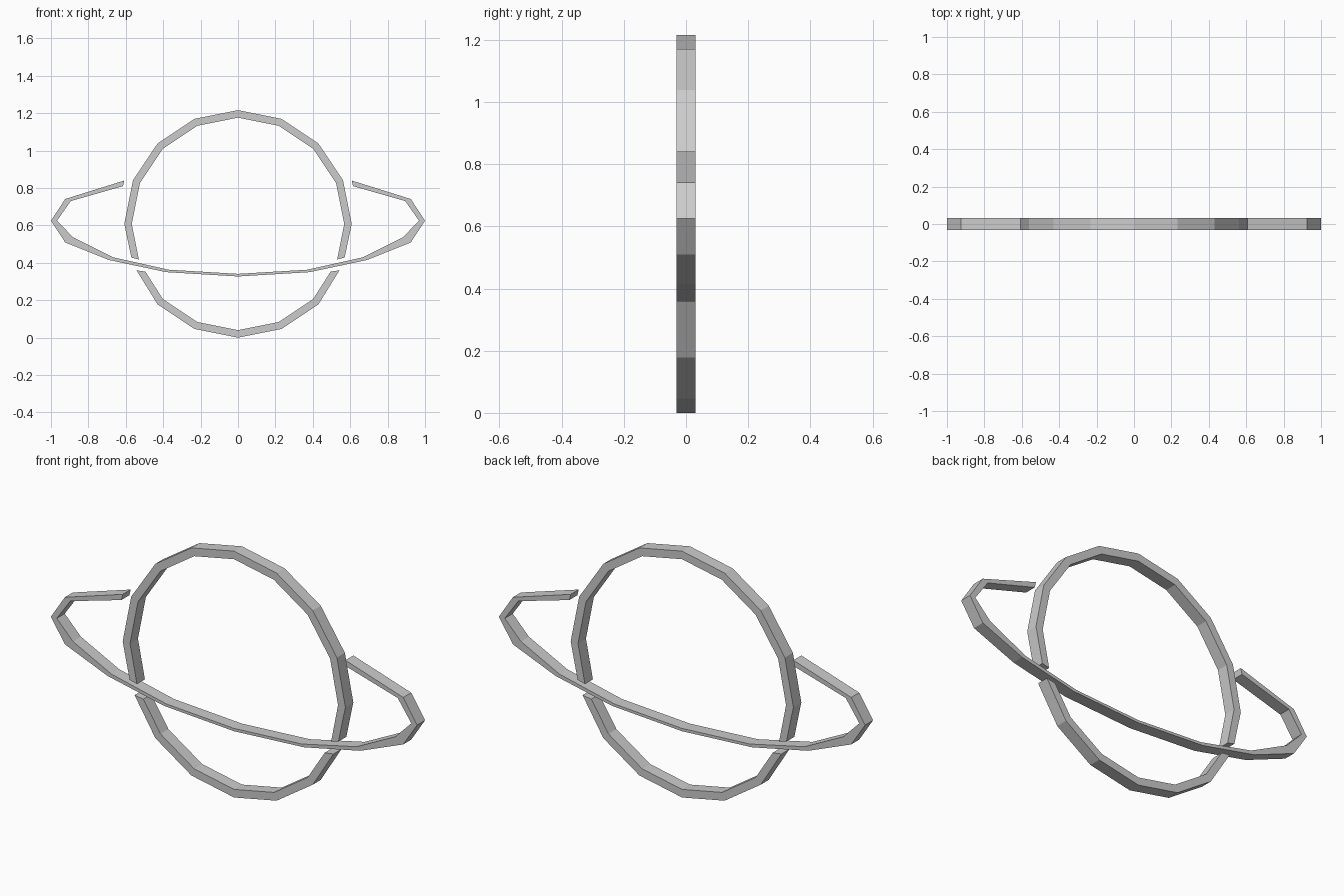
import bpy, bmesh
from math import sin, cos, radians

if "Cube" in bpy.data.objects:
    bpy.data.objects.remove(bpy.data.objects["Cube"])

HALF_DEPTH = 0.031
CZ = 0.608      # centre height of the round outline
STEP = 22.5     # both outlines follow 16-sided curves


def circle(r, start, end):
    """Points on the 16-gon, steps counted anticlockwise from +x."""
    return [(r * cos(radians(i * STEP)), CZ + r * sin(radians(i * STEP)))
            for i in range(start, end + 1)]


def mirrored(points):
    """Same points reflected across x = 0, in reverse order."""
    return [(-x, z) for x, z in reversed(points)]


def band(name, outer, inner):
    """Flat open band between two polylines, extruded along y with closed ends."""
    bm = bmesh.new()
    rows = [[bm.verts.new(p) for p in ((xo, -HALF_DEPTH, zo), (xi, -HALF_DEPTH, zi),
                                       (xi, HALF_DEPTH, zi), (xo, HALF_DEPTH, zo))]
            for (xo, zo), (xi, zi) in zip(outer, inner)]
    for a, b in zip(rows, rows[1:]):
        for k in range(4):
            j = (k + 1) % 4
            bm.faces.new((a[k], a[j], b[j], b[k]))
    bm.faces.new(rows[0])
    bm.faces.new(rows[-1])
    bmesh.ops.recalc_face_normals(bm, faces=bm.faces)
    mesh = bpy.data.meshes.new(name)
    bm.to_mesh(mesh)
    bm.free()
    obj = bpy.data.objects.new(name, mesh)
    bpy.context.collection.objects.link(obj)
    return obj


# Upper part of the planet outline, cut just above the ring
end_o, end_i = [(0.57, 0.428)], [(0.53, 0.418)]
band("planet_upper_arc",
     end_o + circle(0.608, 0, 8) + mirrored(end_o),
     end_i + circle(0.568, 0, 8) + mirrored(end_i))

# Lower part of the planet outline, cut just below the ring
end_o, end_i = [(-0.543, 0.36)], [(-0.495, 0.353)]
band("planet_lower_arc",
     end_o + circle(0.608, 10, 14) + mirrored(end_o),
     end_i + circle(0.568, 10, 14) + mirrored(end_i))

# Ring sweeping across the front, open behind the planet
outer = [(-0.608, 0.84), (-0.924, 0.741), (-1.0, 0.625), (-0.924, 0.509),
         (-0.69, 0.415), (-0.383, 0.35)]
inner = [(-0.615, 0.81), (-0.894, 0.73), (-0.968, 0.625), (-0.88, 0.535),
         (-0.67, 0.43), (-0.37, 0.363)]
band("planet_ring",
     outer + [(0.0, 0.327)] + mirrored(outer),
     inner + [(0.0, 0.341)] + mirrored(inner))
